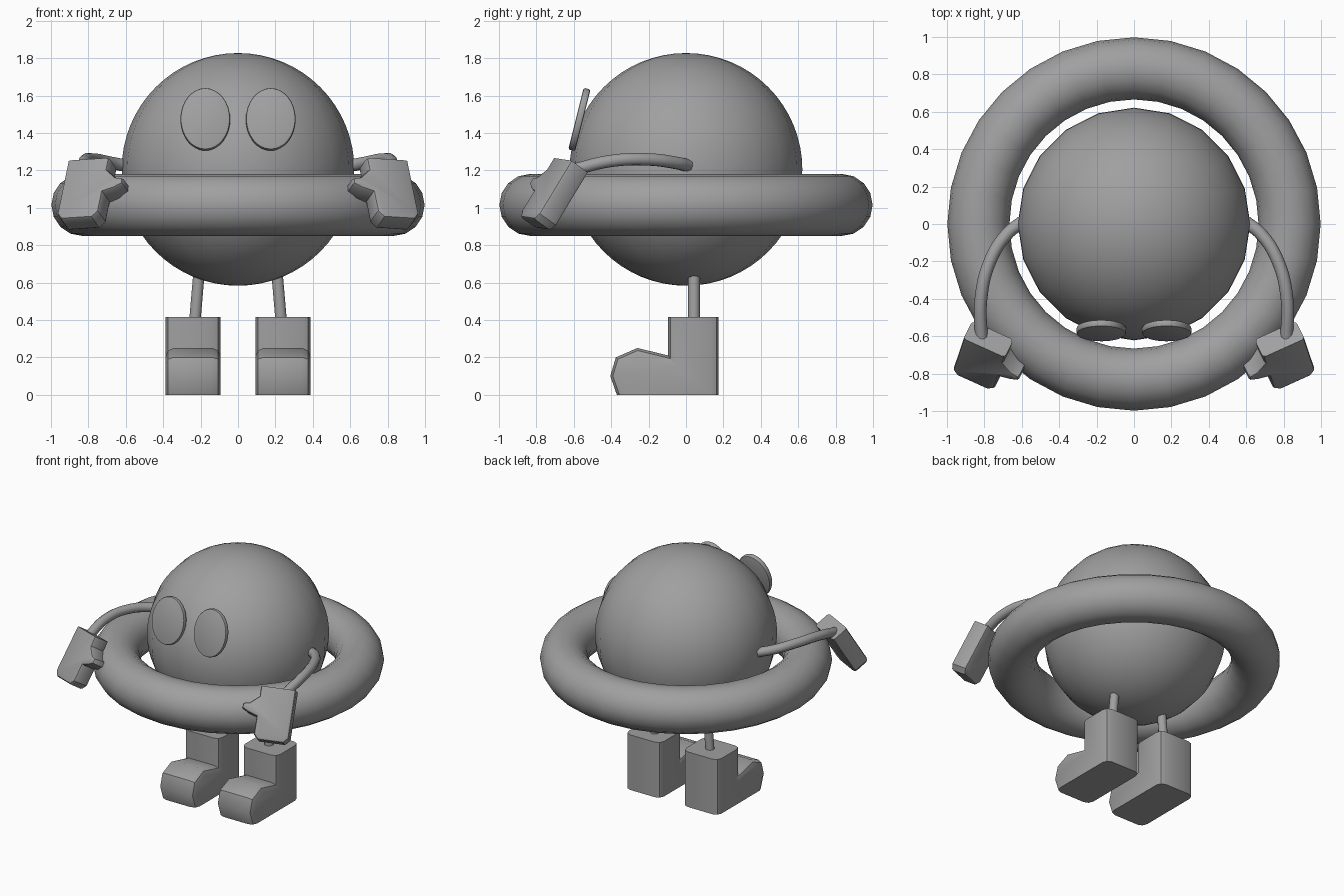
import bpy, bmesh, math
from mathutils import Vector, Matrix

if "Cube" in bpy.data.objects:
    bpy.data.objects.remove(bpy.data.objects["Cube"])

grey = bpy.data.materials.new("plain grey")
grey.use_nodes = True
COLOUR = (0.35, 0.35, 0.35, 1)
grey.diffuse_color = COLOUR
grey.node_tree.nodes["Principled BSDF"].inputs["Base Color"].default_value = COLOUR


def add_object(name, data):
    data.materials.append(grey)
    obj = bpy.data.objects.new(name, data)
    bpy.context.scene.collection.objects.link(obj)
    return obj


def add_mesh(name, bm, side=1, angle=35):
    """Turn a bmesh into an object, mirrored across x when side is -1."""
    bmesh.ops.transform(bm, matrix=Matrix.Diagonal((side, 1, 1, 1)), verts=bm.verts)
    bmesh.ops.recalc_face_normals(bm, faces=bm.faces)
    mesh = bpy.data.meshes.new(name)
    bm.to_mesh(mesh)
    bm.free()
    mesh.shade_smooth()
    mesh.set_sharp_from_angle(angle=math.radians(angle))
    return add_object(name, mesh)


def add_tube(name, points, radius, side):
    curve = bpy.data.curves.new(name, "CURVE")
    curve.dimensions = "3D"
    curve.bevel_depth = radius
    curve.bevel_resolution = 3
    curve.use_fill_caps = True
    spline = curve.splines.new("BEZIER")
    spline.bezier_points.add(len(points) - 1)
    for p, (x, y, z) in zip(spline.bezier_points, points):
        p.co = (x * side, y, z)
        p.handle_left_type = p.handle_right_type = "AUTO"
    return add_object(name, curve)


def prism(profile, place, depth):
    """Extrude a 2D outline symmetrically; place maps (a, b, depth) to 3D."""
    bm = bmesh.new()
    face = bm.faces.new([bm.verts.new(place(a, b, -depth / 2)) for a, b in profile])
    move = place(0, 0, depth) - place(0, 0, 0)
    new = bmesh.ops.extrude_face_region(bm, geom=[face])["geom"]
    bmesh.ops.translate(bm, vec=move, verts=[v for v in new if isinstance(v, bmesh.types.BMVert)])
    bmesh.ops.recalc_face_normals(bm, faces=bm.faces)
    return bm


def bevel(bm, edges, width, segments=2):
    bmesh.ops.bevel(bm, geom=edges, offset=width, segments=segments, profile=0.5,
                    affect="EDGES", clamp_overlap=True)


# Round body
bm = bmesh.new()
bmesh.ops.create_uvsphere(bm, u_segments=20, v_segments=32, radius=0.622,
                          matrix=Matrix.Translation((0, 0, 1.205)))
add_mesh("body", bm)

# Ring around the body
bm = bmesh.new()
for i in range(16):
    a = math.tau * i / 16
    bm.verts.new((0.832 + 0.166 * math.cos(a), 0, 1.015 + 0.166 * math.sin(a)))
bm.verts.ensure_lookup_table()
loop = [bm.edges.new((bm.verts[i], bm.verts[(i + 1) % 16])) for i in range(16)]
bmesh.ops.spin(bm, geom=list(bm.verts) + loop, cent=(0, 0, 0), axis=(0, 0, 1),
               angle=math.tau, steps=32, use_merge=True)
bmesh.ops.remove_doubles(bm, verts=bm.verts, dist=0.0005)
add_mesh("ring", bm)

# Outlines: boot in (y, z), hand with thumb in (across, along)
BOOT = [(0.175, 0), (0.175, 0.415), (-0.095, 0.415), (-0.095, 0.21), (-0.26, 0.25),
        (-0.375, 0.2), (-0.405, 0.1), (-0.37, 0)]
HAND = [(0.122, 0), (0.122, 0.335), (0.09, 0.37), (-0.09, 0.37), (-0.122, 0.335),
        (-0.122, 0.21), (-0.185, 0.19), (-0.23, 0.165), (-0.225, 0.13),
        (-0.18, 0.12), (-0.122, 0.07), (-0.122, 0)]
ACROSS = Vector((0.91, 0.41, -0.06)).normalized()
ALONG = Vector((0.176, -0.516, -0.855)).normalized()
THROUGH = ACROSS.cross(ALONG)
WRIST = Vector((0.778, -0.616, 1.226))


def boot_place(y, z, d):
    return Vector((0.24 + d, y, z))


def hand_place(a, b, d):
    return WRIST + ACROSS * a + ALONG * b + THROUGH * d


for side, word in ((1, "left"), (-1, "right")):
    # Eye: a thin oval disc leaning with the body
    bm = bmesh.new()
    lean = Matrix.Rotation(math.radians(90 - 14), 4, "X")
    bmesh.ops.create_cone(bm, cap_ends=True, segments=32, radius1=1, radius2=1, depth=0.038,
                          matrix=Matrix.Translation((0.175, -0.57, 1.472)) @ lean
                          @ Matrix.Diagonal((0.133, 0.17, 1, 1)))
    bevel(bm, [e for e in bm.edges if any(len(f.verts) > 4 for f in e.link_faces)], 0.01)
    add_mesh(word + "_eye", bm, side)

    # Arm
    add_tube(word + "_arm", [(0.6, 0.01, 1.225), (0.68, -0.055, 1.24), (0.77, -0.2, 1.258),
                             (0.818, -0.4, 1.25), (0.815, -0.63, 1.195)], 0.034, side)

    # Hand, rounded except at the wrist
    bm = prism(HAND, hand_place, 0.125)
    rounded = []
    for e in bm.edges:
        a, b = [(v.co - WRIST).dot(ALONG) for v in e.verts]
        through = abs((e.verts[0].co - e.verts[1].co).dot(THROUGH)) > 0.1
        if max(a, b) > 0.05 and not through:
            rounded.append(e)
    bevel(bm, rounded, 0.02)
    add_mesh(word + "_hand", bm, side)

    # Leg
    add_tube(word + "_leg", [(0.21, 0.043, 0.635), (0.232, 0.043, 0.38)], 0.032, side)

    # Boot, rounded along its sides but flat on the sole and top
    bm = prism(BOOT, boot_place, 0.295)
    rounded = []
    for e in bm.edges:
        p, q = [v.co for v in e.verts]
        if abs(p.x - q.x) < 0.01 and max(p.z, q.z) > 0.01 and min(p.z, q.z) < 0.4:
            rounded.append(e)
    bevel(bm, rounded, 0.045)
    add_mesh(word + "_boot", bm, side)
